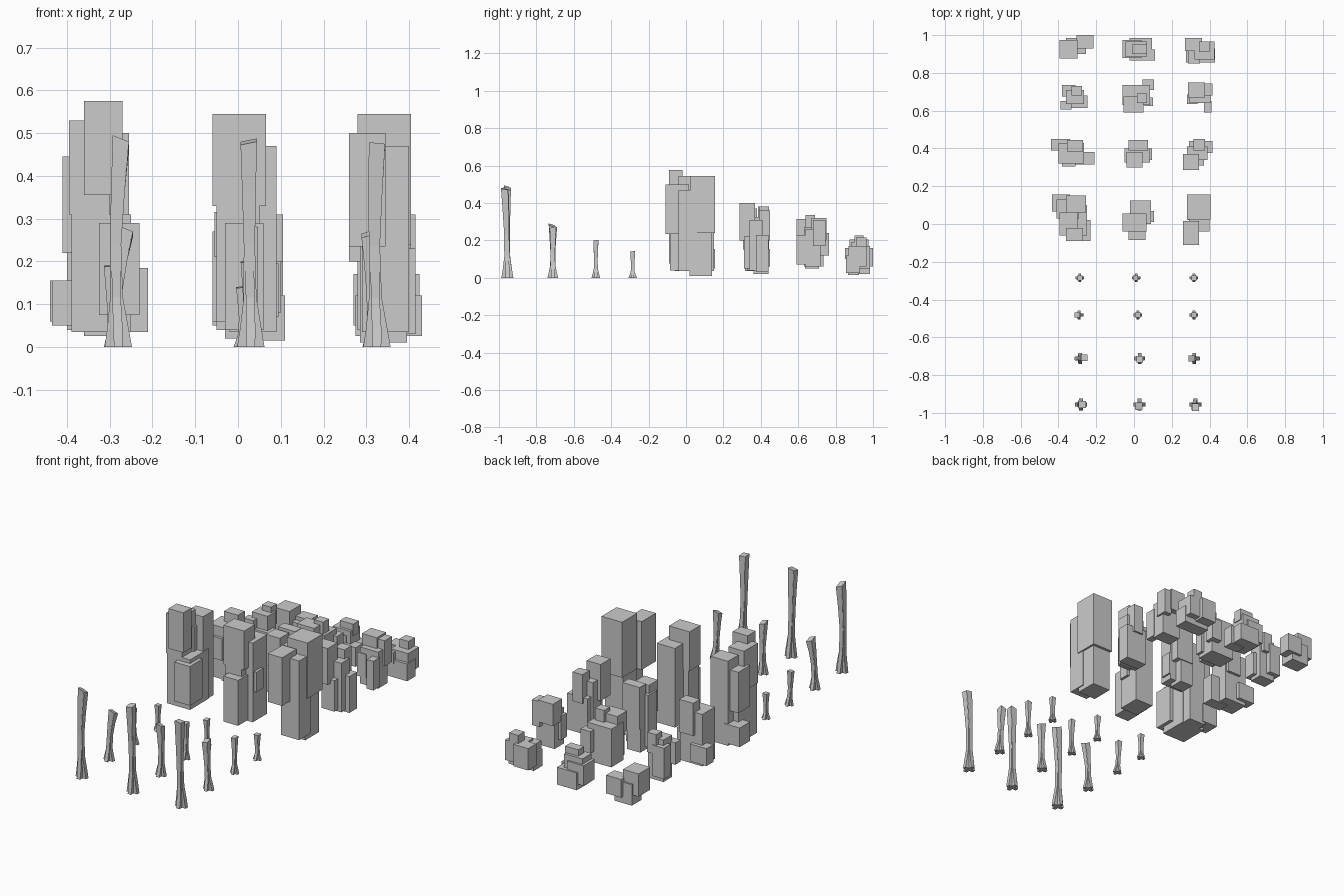
import bpy, bmesh
from mathutils import Vector


def finish(name, bm):
    bmesh.ops.recalc_face_normals(bm, faces=bm.faces)
    me = bpy.data.meshes.new(name)
    bm.to_mesh(me)
    bm.free()
    bpy.context.collection.objects.link(bpy.data.objects.new(name, me))


# Foliage: a cluster of overlapping boxes (x0, x1, y0, y1, z0, z1)
def foliage(name, *boxes):
    bm = bmesh.new()
    for x0, x1, y0, y1, z0, z1 in boxes:
        for v in bmesh.ops.create_cube(bm, size=1)["verts"]:
            v.co = Vector(((x0 + x1) / 2 + v.co.x * (x1 - x0),
                           (y0 + y1) / 2 + v.co.y * (y1 - y0),
                           (z0 + z1) / 2 + v.co.z * (z1 - z0)))
    finish(name, bm)


# Trunk: cross-shaped roots lofted into a square, leaning, slanted stem
def trunk(name, x, y, h, s, lean_x, lean_y, bend, slant):
    bm = bmesh.new()
    rings = []
    # height fraction, arm length, arm half width, share of lean, share of bend
    for t, r, w, lean, curve in ((0, .032, .010, 0, 0), (.09, .025, .011, 0, .1),
                                 (.24, .015, .010, .1, .6), (.5, .013, .011, .3, 1),
                                 (.75, .016, .014, .6, .6), (1, .019, .018, 1, 0)):
        r, w = r * s, w * s
        ring = []
        quarter = ((r, -w), (r, w), (w, w))
        for k in range(4):
            for px, py in quarter:
                for _ in range(k):
                    px, py = -py, px
                tilt = slant * (px + py) if t == 1 else 0
                ring.append(bm.verts.new((x + px + lean_x * lean + bend * curve,
                                          y + py + lean_y * lean, h * t + tilt)))
        rings.append(ring)
    for a, b in zip(rings, rings[1:]):
        for i in range(12):
            j = (i + 1) % 12
            bm.faces.new((a[i], a[j], b[j], b[i]))
    bm.faces.new(rings[0][::-1])
    bm.faces.new(rings[-1])
    finish(name, bm)


# Four rows of trunks, from tallest to shortest
trunk("trunk_tall_1", -.28, -.955, .48, 1, .006, .0, -.008, -.4)
trunk("trunk_tall_2", .03, -.955, .48, 1, -.005, -.01, -.002, .2)
trunk("trunk_tall_3", .325, -.955, .475, 1, 0, -.015, -.006, -.1)
trunk("trunk_medium_1", -.285, -.712, .27, .9, .022, .005, -.003, -.4)
trunk("trunk_medium_2", .03, -.712, .28, .9, 0, -.005, .004, -.3)
trunk("trunk_medium_3", .32, -.712, .265, .9, -.014, .0, -.004, .3)
trunk("trunk_small_1", -.29, -.482, .19, .72, -.01, 0, -.004, .1)
trunk("trunk_small_2", .02, -.482, .2, .72, 0, 0, .002, .1)
trunk("trunk_small_3", .317, -.482, .2, .72, 0, 0, 0, .1)
trunk("trunk_tiny_1", -.287, -.285, .14, .7, 0, 0, 0, 0)
trunk("trunk_tiny_2", .012, -.285, .14, .7, -.003, 0, 0, .1)
trunk("trunk_tiny_3", .317, -.285, .14, .7, 0, 0, 0, 0)

# Tall foliage row
foliage("foliage_tall_1",
        (-.36, -.27, -.09, -.02, .355, .575), (-.395, -.30, -.06, .06, .31, .53),
        (-.36, -.255, .06, .15, .035, .5), (-.435, -.34, .065, .155, .05, .155),
        (-.325, -.23, -.09, .02, .075, .29), (-.41, -.29, .03, .13, .22, .445),
        (-.39, -.25, -.06, .1, .035, .31))
foliage("foliage_tall_2",
        (-.06, .065, -.04, .055, .33, .545), (-.02, .09, 0, .125, .035, .47),
        (-.03, .06, -.085, 0, .04, .29), (0, .105, .01, .07, .2, .31),
        (-.05, .05, -.04, .05, .06, .335))
foliage("foliage_tall_3",
        (.28, .405, .025, .155, .24, .545), (.26, .345, -.11, .015, .235, .5),
        (.285, .395, .02, .14, .01, .245), (.29, .40, -.04, .06, .035, .47))

# Medium foliage row
foliage("foliage_medium_1",
        (-.44, -.34, .39, .45, .06, .155), (-.4, -.265, .32, .43, .04, .325),
        (-.355, -.27, .385, .445, .2, .38), (-.32, -.21, .315, .38, .035, .185),
        (-.38, -.31, .305, .36, .15, .27))
foliage("foliage_medium_2",
        (-.05, .085, .325, .4, .04, .325), (-.03, .075, .39, .445, .15, .38),
        (-.04, .045, .3, .38, .2, .37), (-.01, .095, .34, .4, .07, .195),
        (-.03, .05, .36, .44, .02, .23))
foliage("foliage_medium_3",
        (.28, .39, .34, .41, .04, .31), (.315, .375, .39, .45, .2, .36),
        (.26, .345, .285, .37, .2, .4), (.29, .415, .375, .44, .03, .23),
        (.29, .37, .31, .38, .05, .22))

# Small foliage row
foliage("foliage_small_1",
        (-.38, -.31, .675, .735, .08, .25), (-.36, -.265, .635, .71, .05, .28),
        (-.34, -.245, .615, .68, .07, .2), (-.39, -.33, .605, .65, .13, .25),
        (-.33, -.275, .68, .73, .2, .31))
foliage("foliage_small_2",
        (-.06, .085, .63, .735, .06, .27), (.045, .105, .71, .765, .12, .24),
        (-.055, .05, .59, .675, .21, .315), (.015, .07, .64, .69, .2, .335),
        (.055, .1, .625, .67, .08, .2), (-.04, .05, .59, .66, .07, .22))
foliage("foliage_small_3",
        (.285, .375, .67, .75, .2, .32), (.295, .405, .64, .72, .06, .26),
        (.37, .415, .68, .745, .17, .31), (.37, .41, .59, .65, .07, .23),
        (.28, .335, .635, .685, .1, .23))

# Tiny foliage row
foliage("foliage_tiny_1",
        (-.395, -.3, .875, .975, .08, .205), (-.305, -.215, .93, 1, .06, .16),
        (-.36, -.255, .9, .985, .025, .14))
foliage("foliage_tiny_2",
        (-.06, .04, .88, .975, .05, .16), (-.025, .095, .865, .985, .02, .115),
        (-.045, .065, .885, .965, .1, .19), (.025, .11, .865, .925, .015, .12),
        (-.01, .07, .9, .95, .16, .225))
foliage("foliage_tiny_3",
        (.27, .36, .915, .985, .05, .17), (.275, .43, .855, .93, .025, .12),
        (.345, .4, .91, .965, .13, .215), (.32, .425, .87, .965, .06, .17),
        (.285, .35, .85, .92, .1, .16))
